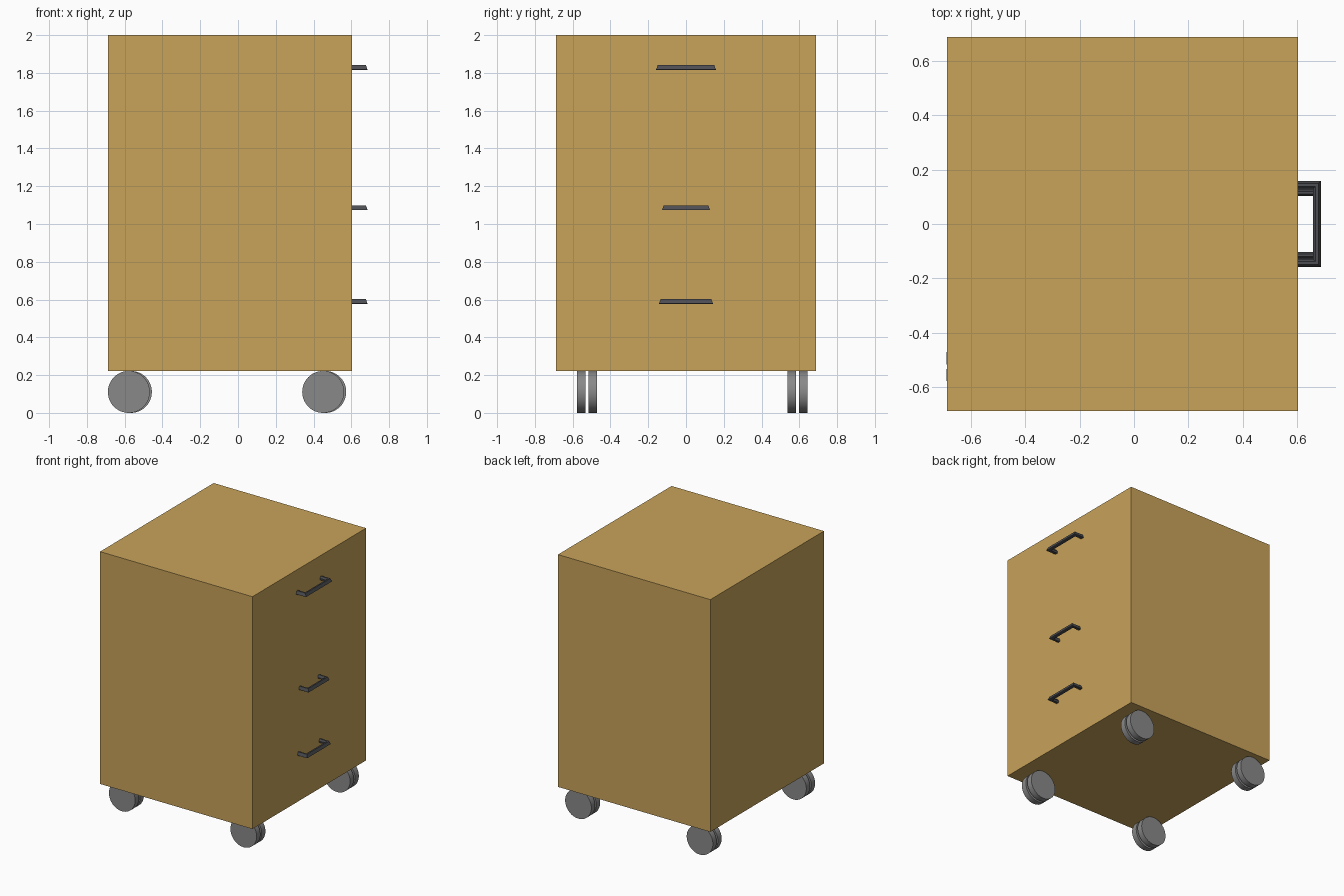
import bpy, bmesh, math
from mathutils import Matrix

if "Cube" in bpy.data.objects:
    bpy.data.objects.remove(bpy.data.objects["Cube"])


def material(name, color):
    m = bpy.data.materials.new(name)
    m.diffuse_color = (*color, 1)
    m.use_nodes = True
    m.node_tree.nodes["Principled BSDF"].inputs["Base Color"].default_value = m.diffuse_color
    return m


WOOD = material("warm_wood", (0.578, 0.366, 0.102))
GREY = material("wheel_grey", (0.25, 0.25, 0.25))
DARK = material("dark_metal", (0.075, 0.077, 0.085))


def finish(name, bm, mat):
    bmesh.ops.recalc_face_normals(bm, faces=bm.faces[:])
    mesh = bpy.data.meshes.new(name)
    bm.to_mesh(mesh)
    bm.free()
    mesh.materials.append(mat)
    ob = bpy.data.objects.new(name, mesh)
    bpy.context.collection.objects.link(ob)
    return ob


# cabinet body
X0, X1, HY, Z0, Z1 = -0.687, 0.603, 0.687, 0.222, 2.0
bm = bmesh.new()
bmesh.ops.create_cube(bm, size=1, matrix=Matrix.Translation(
    ((X0 + X1) / 2, 0, (Z0 + Z1) / 2)) @ Matrix.Diagonal((X1 - X0, 2 * HY, Z1 - Z0, 1)))
finish("cabinet_body", bm, WOOD)

# twin-disc caster wheels
R = 0.111
for side, cx in (("left", -0.578), ("right", 0.451)):
    for end, cy, shift in (("front", -0.524, 0.0), ("back", 0.590, 0.011)):
        bm = bmesh.new()
        for dy in (-0.0305, 0.0305):
            bmesh.ops.create_cone(
                bm, cap_ends=True, segments=48, radius1=R, radius2=R, depth=0.045,
                matrix=Matrix.Translation((cx + shift, cy + dy, R)) @ Matrix.Rotation(math.pi / 2, 4, 'X'))
        for f in bm.faces:
            f.smooth = len(f.verts) == 4
        for e in bm.edges:
            e.smooth = all(len(f.verts) == 4 for f in e.link_faces)
        finish(f"caster_{end}_{side}", bm, GREY)

# drawer handles: one cross-section (inset from outside, height) swept along a U path
SECTION = [(0, -0.011), (0.009, 0.013), (0.020, 0.013),
           (0.028, 0.0), (0.026, -0.013), (0.003, -0.013)]
OUT = 0.686


def handle(name, z, half):
    s = half / 0.1585  # shorter handles have thinner legs
    bm = bmesh.new()
    rings = []
    for x_end, sy in ((True, -1), (False, -1), (False, 1), (True, 1)):
        rings.append([bm.verts.new((X1 - 0.002 if x_end else OUT - u, sy * (half - u * s), z + h))
                      for u, h in SECTION])
    n = len(SECTION)
    for a, b in zip(rings, rings[1:]):
        for i in range(n):
            j = (i + 1) % n
            bm.faces.new((a[i], a[j], b[j], b[i]))
    bm.faces.new(rings[0])
    bm.faces.new(rings[-1])
    finish(name, bm, DARK)


for name, z, half in (("top_handle", 1.828, 0.1585),
                      ("middle_handle", 1.086, 0.126),
                      ("bottom_handle", 0.589, 0.1425)):
    handle(name, z, half)
